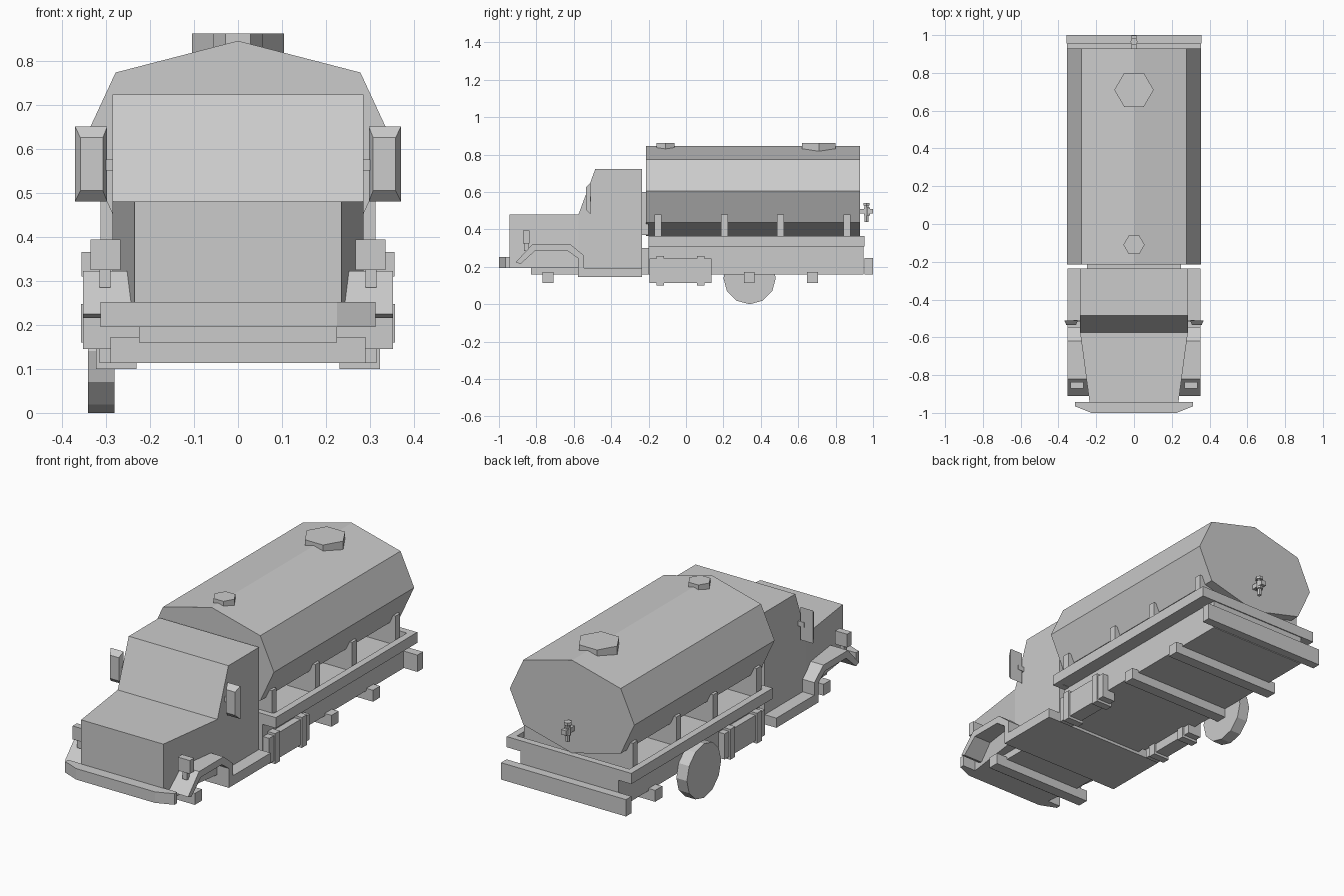
import bpy, bmesh, math
from mathutils import Vector

if "Cube" in bpy.data.objects:
    bpy.data.objects.remove(bpy.data.objects["Cube"])


def finish(name, bm):
    bmesh.ops.recalc_face_normals(bm, faces=bm.faces[:])
    me = bpy.data.meshes.new(name)
    bm.to_mesh(me)
    bm.free()
    ob = bpy.data.objects.new(name, me)
    bpy.context.collection.objects.link(ob)
    return ob


def loft(name, a, b):
    """Solid between two matching outlines of 3D points."""
    bm = bmesh.new()
    va = [bm.verts.new(p) for p in a]
    vb = [bm.verts.new(p) for p in b]
    bm.faces.new(va)
    bm.faces.new(vb)
    n = len(a)
    for i in range(n):
        j = (i + 1) % n
        bm.faces.new((va[i], va[j], vb[j], vb[i]))
    return finish(name, bm)


def prism(name, pts, axis, lo, hi):
    """Extrude a 2D outline along an axis (x: yz, y: xz, z: xy)."""
    def place(p, t):
        q = list(p)
        q.insert("xyz".index(axis), t)
        return q
    return loft(name, [place(p, lo) for p in pts], [place(p, hi) for p in pts])


def box(name, x, y, z):
    return prism(name, [(x[0], y[0]), (x[1], y[0]), (x[1], y[1]), (x[0], y[1])], "z", *z)


def ngon(n, r, c=(0, 0), start=0.0):
    return [(c[0] + r * math.cos(start + 2 * math.pi * i / n),
             c[1] + r * math.sin(start + 2 * math.pi * i / n)) for i in range(n)]


def rect(x, y, z):
    return [(x[0], y, z[0]), (x[1], y, z[0]), (x[1], y, z[1]), (x[0], y, z[1])]


def mirrored(ob):
    """Copy a right-hand part to the left side."""
    bm = bmesh.new()
    bm.from_mesh(ob.data)
    for v in bm.verts:
        v.co.x *= -1
    finish(ob.name.replace("right", "left"), bm)


# Tank with octagonal section, and two hex hatches
half = [(.278, .773), (.356, .605), (.278, .437)]
tank = [(0, .845)] + half + [(0, .365)] + [(-x, z) for x, z in reversed(half)]
prism("tank", tank, "y", -.215, .93)
prism("rear_hatch", ngon(6, .104, (0, .71)), "z", .815, .862)
prism("front_hatch", ngon(6, .056, (0, -.11)), "z", .82, .862)

# Saddles carrying the tank
for i, y in enumerate((-.15, .205, .505, .86)):
    box(f"tank_saddle_{i}", (-.312, .312), (y - .019, y + .019), (.32, .48))

# Drain valve on the tank's rear
box("valve_pipe", (-.014, .014), (.92, .999), (.485, .51))
prism("valve_stem", ngon(6, .011, (0, .965)), "z", .44, .53)
prism("valve_handle", ngon(6, .02, (0, .965)), "z", .527, .542)
prism("valve_collar", ngon(6, .018, (0, .967)), "z", .475, .517)

# Chassis, deck and raised deck edge
box("rear_chassis", (-.28, .28), (-.2, .95), (.16, .325))
box("front_chassis", (-.225, .225), (-.83, -.2), (.16, .3))
box("deck", (-.34, .34), (-.19, .945), (.312, .33))
box("deck_edge_rear", (-.356, .356), (.92, .955), (.31, .365))
box("deck_edge_front", (-.356, .356), (-.2, -.165), (.31, .365))
mirrored(box("deck_edge_right", (.321, .356), (-.2, .955), (.31, .365)))
box("rear_bumper", (-.357, .357), (.955, 1), (.16, .247))

# Axle beams and the single wheel
for i, (y, w) in enumerate(((-.738, .29), (.338, .318), (.677, .318))):
    box(f"axle_{i}", (-w, w), (y - .029, y + .029), (.113, .172))
prism("wheel", ngon(12, .14, (.34, .14)), "x", -.341, -.281)

# Side lockers with straps
mirrored(box("locker_right", (.24, .315), (-.195, .135), (.113, .245)))
for i, y in enumerate((-.138, .08)):
    mirrored(box(f"locker_strap_right_{i}", (.23, .323), (y - .02, y + .02), (.1, .257)))

# Cab, hood and cab-to-tank joint
prism("cab", [(-.575, .145), (-.235, .145), (-.235, .723), (-.485, .723), (-.575, .48)],
      "x", -.285, .285)
loft("hood", rect((-.285, .285), -.575, (.195, .48)), rect((-.235, .235), -.945, (.195, .48)))
box("cab_rear_panel", (-.25, .25), (-.24, -.2), (.37, .6))

# Front bumper with swept corners
prism("front_bumper", [(-.225, -1), (.225, -1), (.312, -.965), (.312, -.942), (-.312, -.942), (-.312, -.965)],
      "z", .195, .252)

# Fenders running into the side steps
fender = [(-.91, .225), (-.82, .322), (-.62, .322), (-.545, .26), (-.545, .195), (-.235, .195),
          (-.235, .145), (-.577, .145), (-.577, .245), (-.635, .287), (-.805, .287), (-.885, .215)]
mirrored(prism("fender_right", fender, "x", .225, .352))

# Marker lamps on stems
mirrored(box("lamp_right", (.267, .335), (-.872, -.837), (.325, .394)))
mirrored(box("lamp_stem_right", (.29, .314), (-.866, -.843), (.285, .33)))

# Door mirrors with chamfered fronts
mirrored(loft("mirror_right", rect((.297, .37), -.51, (.48, .65)), rect((.307, .358), -.535, (.505, .625))))
mirrored(box("mirror_arm_right", (.27, .32), (-.518, -.508), (.55, .575)))
